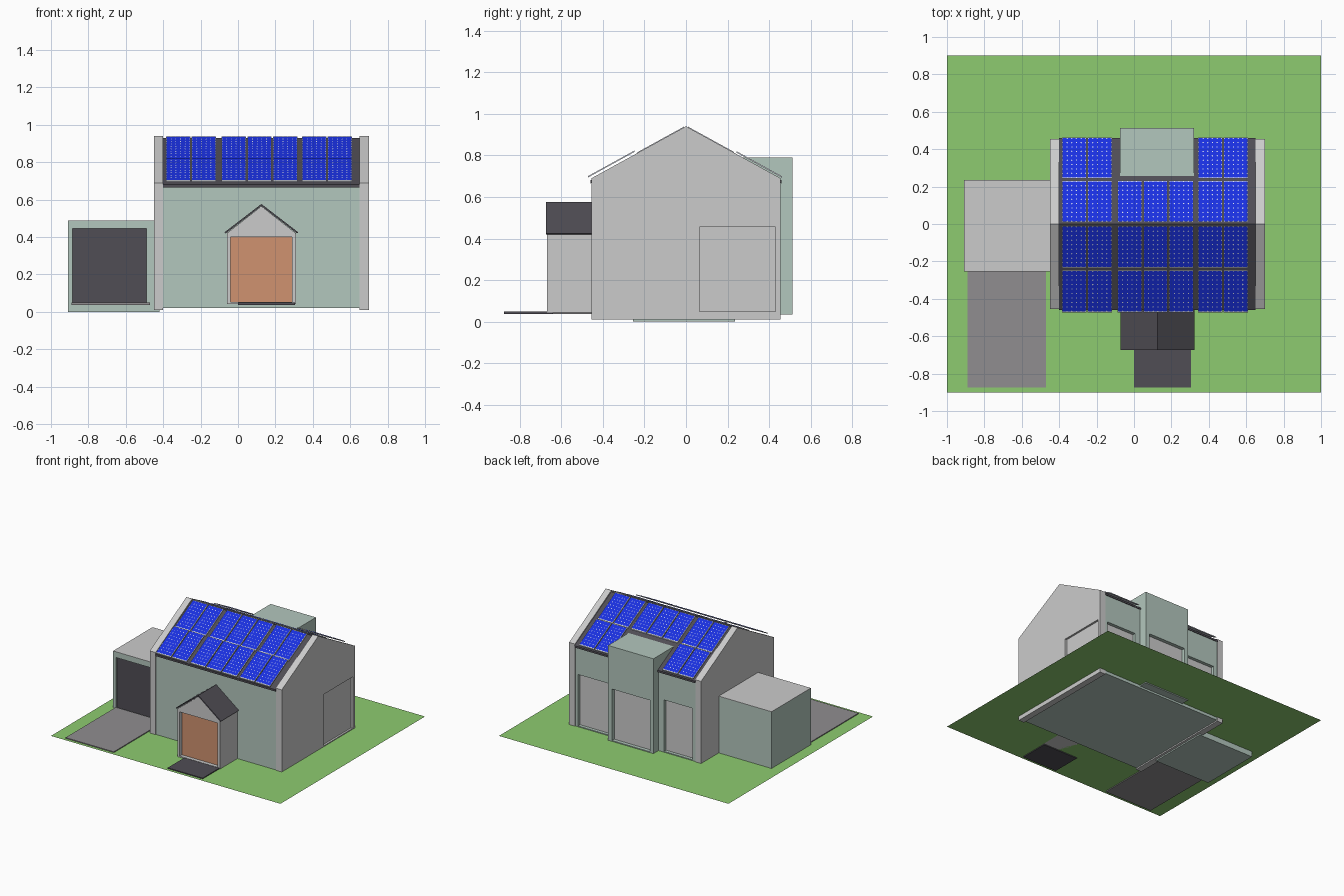
import bpy, bmesh

if "Cube" in bpy.data.objects:
    bpy.data.objects.remove(bpy.data.objects["Cube"])

def material(name, rgb):
    m = bpy.data.materials.new(name)
    m.diffuse_color = (*rgb, 1)
    m.use_nodes = True
    m.node_tree.nodes["Principled BSDF"].inputs["Base Color"].default_value = m.diffuse_color
    return m

SAGE = material("sage_wall", (0.45, 0.57, 0.51))
DARK = material("dark_slate", (0.08, 0.075, 0.09))
GRASS = material("grass", (0.27, 0.60, 0.16))
WOOD = material("warm_wood", (0.63, 0.29, 0.16))
PAVE = material("paving", (0.28, 0.27, 0.28))
BLUE = material("solar_blue", (0.01, 0.03, 0.75))
PALE = material("panel_backing", (0.75, 0.78, 0.85))

def finish(name, bm, *mats):
    bmesh.ops.recalc_face_normals(bm, faces=bm.faces)
    me = bpy.data.meshes.new(name)
    bm.to_mesh(me)
    bm.free()
    for m in mats:
        if m:
            me.materials.append(m)
    ob = bpy.data.objects.new(name, me)
    bpy.context.collection.objects.link(ob)
    return ob

def prism(name, profile, a, b, axis, mat=None):
    """Extrude a profile along x (points are y,z) or y (points are x,z)."""
    bm = bmesh.new()
    place = (lambda p, t: (t, p[0], p[1])) if axis == 'x' else (lambda p, t: (p[0], t, p[1]))
    lo = [bm.verts.new(place(p, a)) for p in profile]
    hi = [bm.verts.new(place(p, b)) for p in profile]
    bm.faces.new(lo)
    bm.faces.new(hi)
    n = len(profile)
    for i in range(n):
        j = (i + 1) % n
        bm.faces.new((lo[i], lo[j], hi[j], hi[i]))
    return finish(name, bm, mat)

def box(name, x, y, z, mat=None):
    return prism(name, [(x[0], z[0]), (x[1], z[0]), (x[1], z[1]), (x[0], z[1])], y[0], y[1], 'y', mat)

def recess(ob, x, y, z):
    """Cut a box-shaped opening out of an object."""
    cutter = box("cutter", x, y, z)
    mod = ob.modifiers.new("opening", 'BOOLEAN')
    mod.object = cutter
    mod.solver = 'EXACT'
    bpy.context.view_layer.objects.active = ob
    bpy.ops.object.modifier_apply(modifier=mod.name)
    bpy.data.objects.remove(cutter)

# Lawn, driveway and path
bm = bmesh.new()
bm.faces.new([bm.verts.new(p) for p in
              ((-1, -.9, .043), (1, -.9, .043), (1, .9, .043), (-1, .9, .043))])
finish("lawn", bm, GRASS)
box("driveway", (-.89, -.47), (-.875, -.25), (.036, .05), PAVE)
box("front_path", (0, .305), (-.875, -.64), (.036, .05), DARK)

# House body and gable end walls
SLOPE, RIDGE = 0.55, 0.94
body = prism("house_body", [(-.45, .02), (.45, .02), (.45, .675), (0, .915), (-.45, .675)],
             -.41, .66, 'x', SAGE)
for name, a, b in (("left_gable", -.45, -.40), ("right_gable", .65, .70)):
    gable = prism(name, [(-.455, .01), (.455, .01), (.455, .69), (0, RIDGE), (-.455, .69)], a, b, 'x')
recess(gable, (.68, .72), (.065, .43), (.05, .455))
box("gable_window", (.675, .685), (.065, .43), (.05, .455))

# Main roof
prism("main_roof", [(-.46, .68), (0, .93), (.46, .68), (.46, .665), (0, .91), (-.46, .665)],
      -.40, .65, 'x', DARK)

# Rear windows and rear bay
for i, x in enumerate(((-.37, -.124), (.366, .625))):
    recess(body, x, (.42, .5), (.05, .455))
    box(f"rear_window_{i}", x, (.415, .425), (.05, .455))
bay = box("rear_bay", (-.075, .32), (.2, .513), (.035, .79), SAGE)
recess(bay, (-.045, .285), (.48, .56), (.05, .455))
box("bay_window", (-.045, .285), (.475, .485), (.05, .455))

# Garage
garage = box("garage", (-.91, -.42), (-.255, .235), (0, .487), SAGE)
recess(garage, (-.885, -.49), (-.3, -.235), (.045, .445))
box("garage_door", (-.885, -.49), (-.24, -.23), (.045, .445), DARK)
box("garage_roof", (-.91, -.42), (-.255, .235), (.485, .49))

# Porch with pitched roof and wooden door
porch = prism("porch", [(-.06, .043), (.31, .043), (.31, .42), (.125, .565), (-.06, .42)],
              -.668, -.44, 'y')
recess(porch, (-.04, .29), (-.7, -.635), (.052, .40))
box("front_door", (-.04, .29), (-.64, -.63), (.052, .40), WOOD)
prism("porch_roof", [(-.073, .425), (.125, .577), (.323, .425), (.315, .42), (.125, .566), (-.065, .42)],
      -.673, -.44, 'y', DARK)

# Solar panels: thin backing slab with clipped-corner cells
W, COLS, ROWS, CLIP = 0.13, 5, 9, 0.17
OCT = [(CLIP, 0), (1 - CLIP, 0), (1, CLIP), (1, 1 - CLIP),
       (1 - CLIP, 1), (CLIP, 1), (0, 1 - CLIP), (0, CLIP)]

def panel_row(name, side, y0, y1, lift, starts):
    slabs, cells = bmesh.new(), bmesh.new()
    for x in starts:
        def at(u, v, h):
            y = y0 + v * (y1 - y0)
            return (x + u * W, side * y, RIDGE - SLOPE * y + lift + h)
        quad = [(0, 0), (1, 0), (1, 1), (0, 1)]
        top = [slabs.verts.new(at(u, v, 0)) for u, v in quad]
        low = [slabs.verts.new(at(u, v, -.007)) for u, v in quad]
        slabs.faces.new(top)
        slabs.faces.new(low)
        for i in range(4):
            j = (i + 1) % 4
            slabs.faces.new((top[i], top[j], low[j], low[i]))
        for c in range(COLS):
            for r in range(ROWS):
                cells.faces.new([cells.verts.new(at(.02 + .96 * (c + u) / COLS,
                                                    .02 + .96 * (r + v) / ROWS, .0015))
                                 for u, v in OCT])
    finish(name + "_backing", slabs, PALE)
    ob = finish(name + "_cells", cells, BLUE)
    if ob.data.polygons[0].normal.z < 0:
        ob.data.flip_normals()

left = [-.385, -.248]
middle = [-.088, .05, .188]
right = [.342, .479]
panel_row("front_upper_panels", -1, .01, .235, .004, left + middle + right)
panel_row("front_lower_panels", -1, .247, .472, .02, left + middle + right)
panel_row("rear_upper_panels", 1, .01, .232, .004, left + middle + right)
panel_row("rear_lower_panels", 1, .243, .463, .014, left + right)
